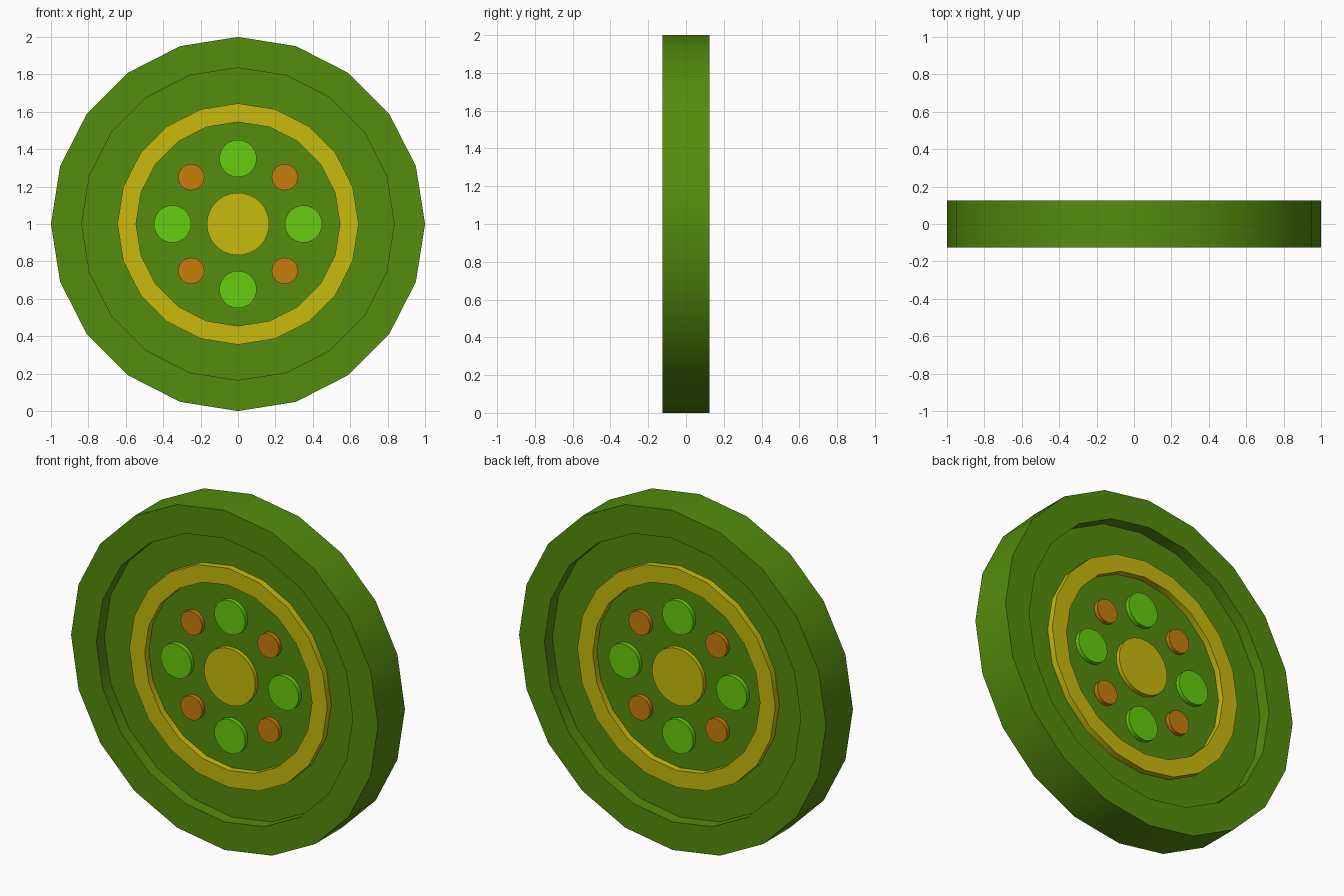
import bpy, bmesh
from math import sin, cos, pi

if "Cube" in bpy.data.objects:
    bpy.data.objects.remove(bpy.data.objects["Cube"])

FLOOR = -0.052   # front floor of the dished face
RIM = -0.125     # front face of the rim


def material(name, rgb):
    m = bpy.data.materials.new(name)
    m.diffuse_color = (*rgb, 1)
    m.use_nodes = True
    m.node_tree.nodes["Principled BSDF"].inputs["Base Color"].default_value = m.diffuse_color
    return m


GREEN = material("dark_green", (0.09, 0.262, 0.004))
LIME = material("lime", (0.133, 0.604, 0.004))
YELLOW = material("yellow", (0.578, 0.491, 0.004))
ORANGE = material("orange", (0.578, 0.209, 0.004))


def revolve(name, profile, sides, mat, x=0, z=1, closed=False, mirror=False):
    """Spin (radius, y) points about the y axis; cap the ends or close the loop."""
    bm = bmesh.new()
    loops = [[bm.verts.new((x + r * cos(2 * pi * i / sides), y,
                            z + r * sin(2 * pi * i / sides)))
              for i in range(sides)] for r, y in profile]
    pairs = list(zip(loops, loops[1:]))
    if closed:
        pairs.append((loops[-1], loops[0]))
    else:
        bm.faces.new(loops[0])
        bm.faces.new(loops[-1])
    for a, b in pairs:
        for i in range(sides):
            j = (i + 1) % sides
            bm.faces.new((a[i], a[j], b[j], b[i]))
    bmesh.ops.recalc_face_normals(bm, faces=bm.faces)
    me = bpy.data.meshes.new(name)
    bm.to_mesh(me)
    bm.free()
    me.materials.append(mat)
    ob = bpy.data.objects.new(name, me)
    bpy.context.collection.objects.link(ob)
    bpy.ops.object.select_all(action='DESELECT')
    ob.select_set(True)
    bpy.context.view_layer.objects.active = ob
    bpy.ops.object.shade_smooth_by_angle(angle=0.524)
    if mirror:
        mod = ob.modifiers.new("both_faces", 'MIRROR')
        mod.use_axis = (False, True, False)
    return ob


# Disc body, dished on both faces
revolve("disc_body", [(0.835, FLOOR), (0.835, RIM), (1, RIM),
                      (1, -RIM), (0.835, -RIM), (0.835, -FLOOR)], 20, GREEN)

# Raised ring on each face
revolve("raised_ring", [(0.545, FLOOR + 0.004), (0.545, -0.09), (0.645, -0.09),
                        (0.645, FLOOR + 0.004)], 20, YELLOW, closed=True, mirror=True)


# Flat round studs on each face
def stud(name, radius, mat, x=0, z=1):
    revolve(name, [(radius, FLOOR + 0.004), (radius, -0.077)], 32, mat, x, z, mirror=True)


stud("centre_boss", 0.167, YELLOW)
for k in range(4):
    a = k * pi / 2
    stud(f"large_stud_{k + 1}", 0.1, LIME, 0.35 * cos(a), 1 + 0.35 * sin(a))
    b = a + pi / 4
    stud(f"small_stud_{k + 1}", 0.07, ORANGE, 0.3536 * cos(b), 1 + 0.3536 * sin(b))
